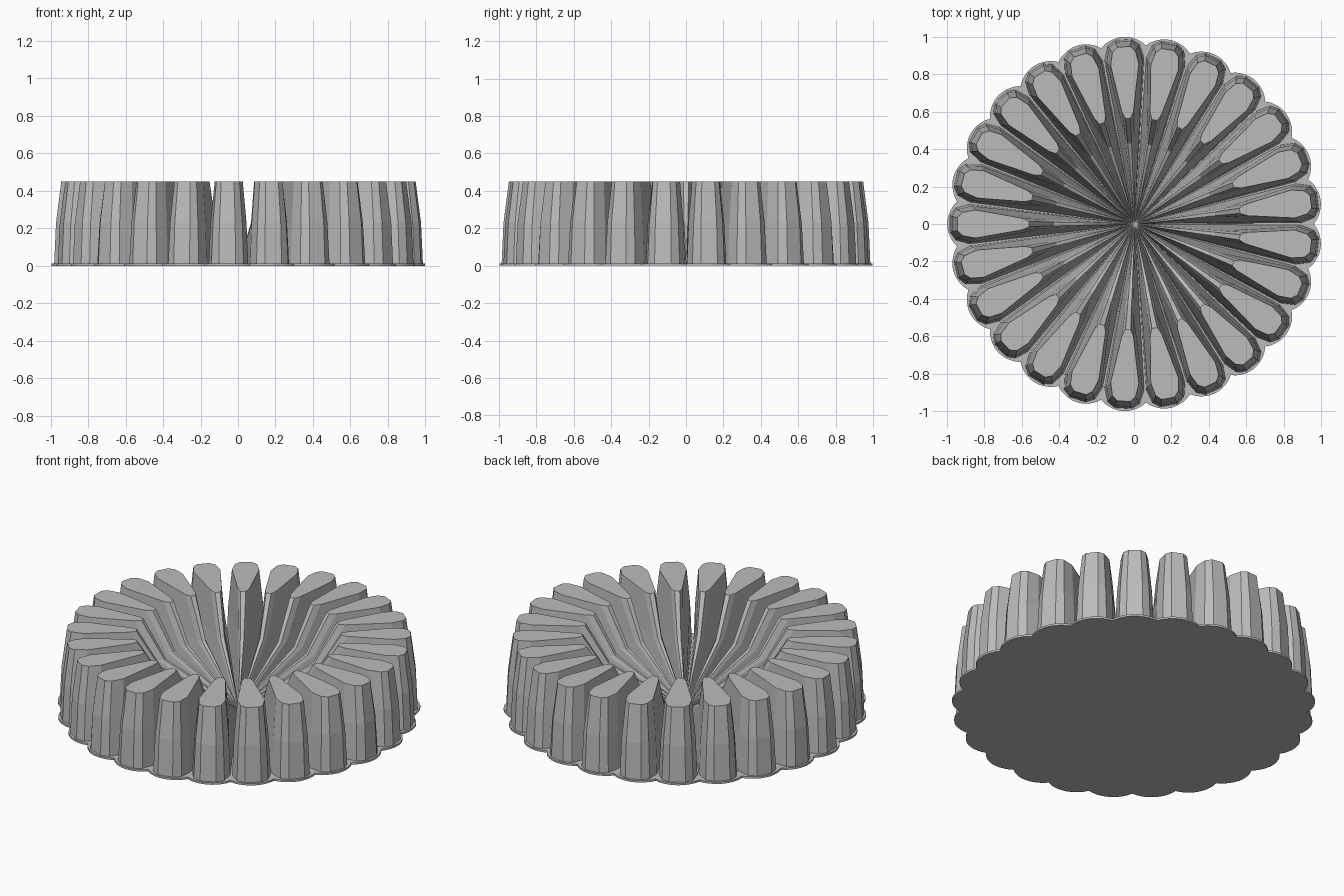
import bpy, bmesh, math

if "Cube" in bpy.data.objects:
    bpy.data.objects.remove(bpy.data.objects["Cube"])

COUNT = 25
STEP = 2 * math.pi / COUNT
SHIFT = 0.004          # recentres the odd-count ring on x
PLATE_TOP = 0.012

grey = bpy.data.materials.new("mid grey")
grey.diffuse_color = (0.5, 0.5, 0.5, 1)
grey.use_nodes = True
grey.node_tree.nodes["Principled BSDF"].inputs["Base Color"].default_value = grey.diffuse_color


def finish(bm, name):
    bmesh.ops.recalc_face_normals(bm, faces=bm.faces)
    mesh = bpy.data.meshes.new(name)
    bm.to_mesh(mesh)
    bm.free()
    obj = bpy.data.objects.new(name, mesh)
    mesh.materials.append(grey)
    bpy.context.collection.objects.link(obj)
    return obj


def loft(bm, rings):
    """Skin a stack of closed rings and cap both ends."""
    loops = [[bm.verts.new(p) for p in ring] for ring in rings]
    n = len(loops[0])
    for a, b in zip(loops, loops[1:]):
        for i in range(n):
            j = (i + 1) % n
            bm.faces.new((a[i], a[j], b[j], b[i]))
    bm.faces.new(loops[0][::-1])
    bm.faces.new(loops[-1])


# scalloped base plate, one bulge per fin
bm = bmesh.new()
outline = []
for i in range(COUNT * 10):
    a = math.pi + i * STEP / 10
    r = 0.955 + 0.045 * abs(math.cos(i * math.pi / 10)) ** 0.8
    outline.append((r * math.cos(a) + SHIFT, r * math.sin(a)))
loft(bm, [[(x, y, z) for x, y in outline] for z in (0, PLATE_TOP)])
finish(bm, "base_plate")

# half outlines (radius, half width) of a fin at rising heights
LEVELS = [
    (0.008, [(0.0, 0.001), (0.03, 0.003), (0.88, 0.106), (0.955, 0.086), (0.985, 0.045)]),
    (0.23, [(0.43, 0.010), (0.47, 0.023), (0.87, 0.096), (0.945, 0.078), (0.975, 0.042)]),
    (0.45, [(0.565, 0.014), (0.60, 0.031), (0.85, 0.075), (0.92, 0.062), (0.947, 0.034)]),
]

# ring of tapering fins that slope down to the middle
bm = bmesh.new()
for k in range(COUNT):
    a = math.pi + k * STEP
    c, s = math.cos(a), math.sin(a)
    rings = []
    for z, half in LEVELS:
        ring = [(r, -w) for r, w in half] + [(r, w) for r, w in reversed(half)]
        rings.append([(r * c - w * s + SHIFT, r * s + w * c, z) for r, w in ring])
    loft(bm, rings)
finish(bm, "radial_fins")
